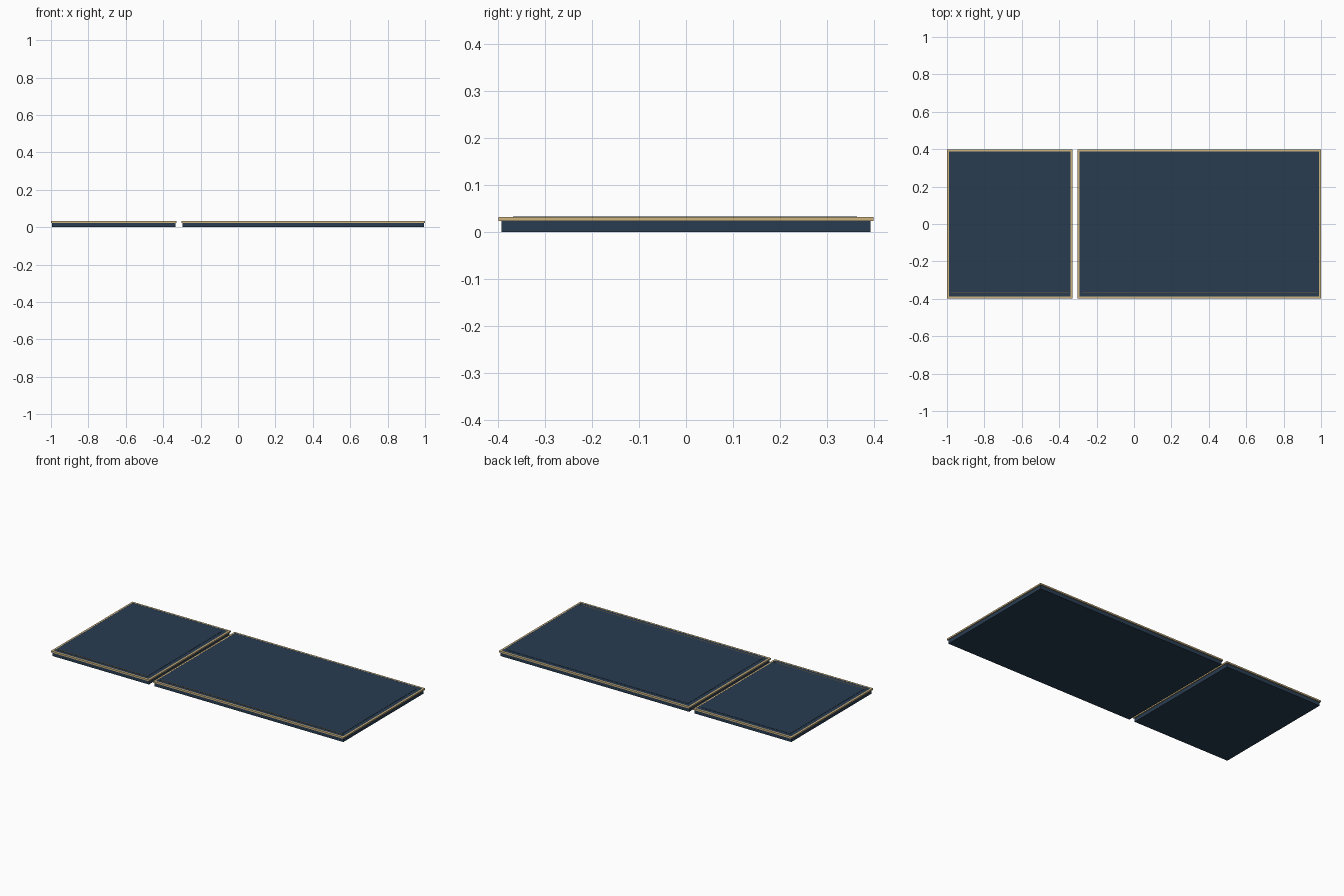
import bpy, bmesh

if "Cube" in bpy.data.objects:
    bpy.data.objects.remove(bpy.data.objects["Cube"])


def material(name, rgb):
    m = bpy.data.materials.new(name)
    m.diffuse_color = (*rgb, 1)
    m.use_nodes = True
    m.node_tree.nodes["Principled BSDF"].inputs["Base Color"].default_value = m.diffuse_color
    return m


navy = material("navy", (0.022, 0.046, 0.083))
tan = material("tan", (0.62, 0.46, 0.22))
brown = material("brown", (0.16, 0.10, 0.045))


def add_object(name, bm, mat):
    bmesh.ops.recalc_face_normals(bm, faces=bm.faces)
    me = bpy.data.meshes.new(name)
    bm.to_mesh(me)
    bm.free()
    me.materials.append(mat)
    ob = bpy.data.objects.new(name, me)
    bpy.context.collection.objects.link(ob)
    return ob


def box(name, x0, x1, y0, y1, z0, z1, mat):
    bm = bmesh.new()
    bmesh.ops.create_cube(bm, size=1)
    for v in bm.verts:
        v.co = (x0 if v.co.x < 0 else x1, y0 if v.co.y < 0 else y1, z0 if v.co.z < 0 else z1)
    return add_object(name, bm, mat)


def frame(name, x0, x1, y0, y1, z0, z1, w, mat):
    # Rectangular ring with mitred corners
    bm = bmesh.new()
    loops = []
    for inset, z in ((0, z0), (0, z1), (w, z1), (w, z0)):
        a, b, c, d = x0 + inset, x1 - inset, y0 + inset, y1 - inset
        loops.append([bm.verts.new((x, y, z)) for x, y in ((a, c), (b, c), (b, d), (a, d))])
    for i in range(4):
        p, q = loops[i], loops[(i + 1) % 4]
        for j in range(4):
            k = (j + 1) % 4
            bm.faces.new((p[j], p[k], q[k], q[j]))
    return add_object(name, bm, mat)


def panel(side, x0, x1):
    e = 0.006
    # Solid base, slightly inside the trim
    box(side + "_base", x0 + e, x1 - e, -0.392, 0.392, 0, 0.023, navy)
    # Overhanging edge trim
    frame(side + "_trim", x0, x1, -0.398, 0.398, 0.023, 0.032, 0.011, tan)
    # Top surface inside the trim
    box(side + "_top", x0 + 0.011, x1 - 0.011, -0.387, 0.387, 0.023, 0.0315, navy)
    # Thin stripe along the front edge
    box(side + "_front_stripe", x0 + 0.02, x1 - 0.02, -0.367, -0.363, 0.031, 0.033, brown)


panel("left", -1.0, -0.328)
panel("right", -0.302, 1.0)

# Thin raised sheets on both tops
box("left_sheet", -0.965, -0.363, -0.363, 0.363, 0.031, 0.033, navy)
box("right_sheet", -0.267, 0.965, -0.363, 0.363, 0.031, 0.033, navy)
